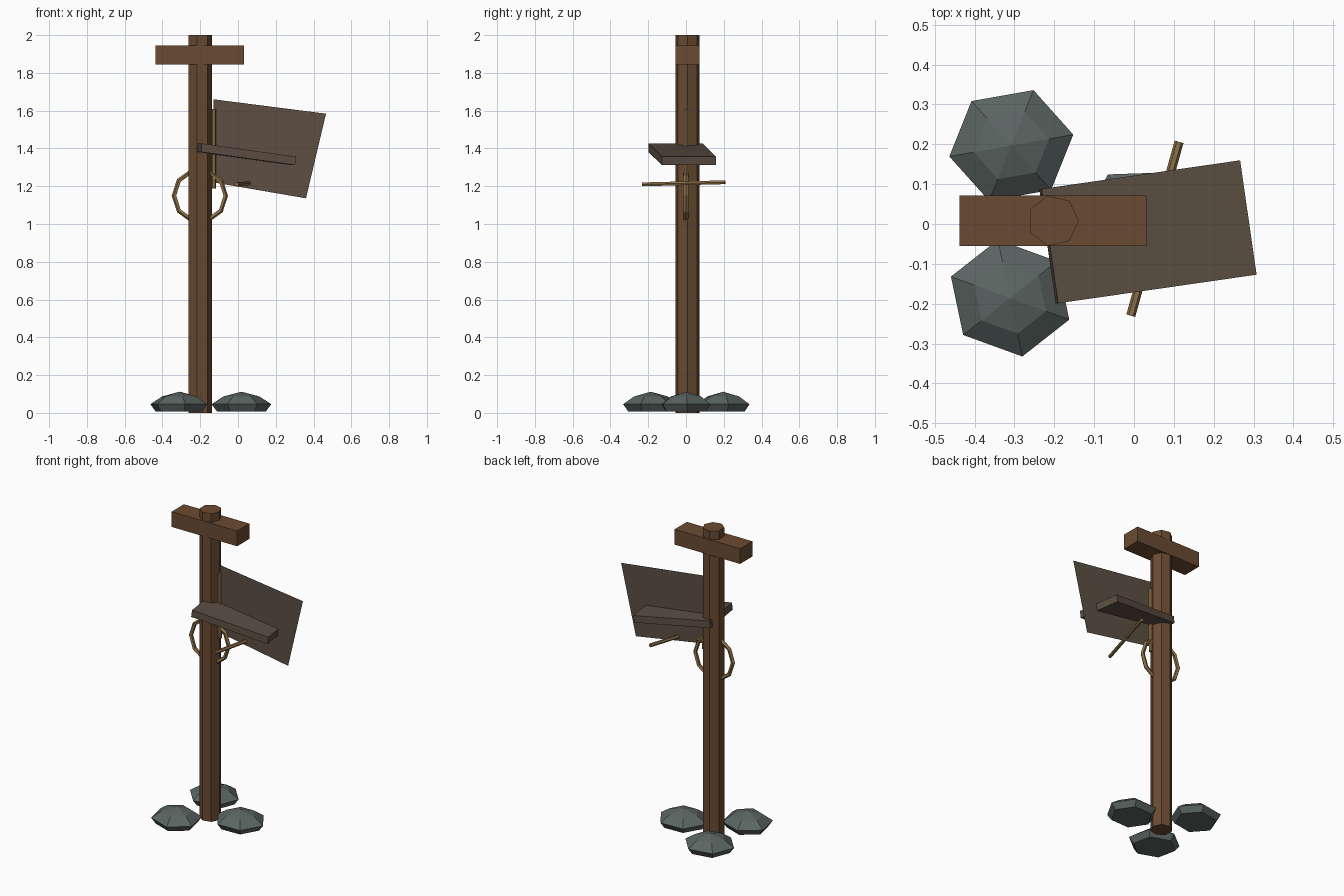
import bpy, bmesh, math
from mathutils import Vector, Matrix

if "Cube" in bpy.data.objects:
    bpy.data.objects.remove(bpy.data.objects["Cube"])


def material(name, rgb):
    m = bpy.data.materials.new(name)
    lin = [((c / 255 + 0.055) / 1.055) ** 2.4 for c in rgb]
    m.diffuse_color = (*lin, 1)
    m.use_nodes = True
    m.node_tree.nodes["Principled BSDF"].inputs["Base Color"].default_value = m.diffuse_color
    return m


WOOD = material("brown wood", (106, 75, 50))
WEATHERED = material("weathered brown", (93, 79, 67))
STRAW = material("straw", (142, 114, 72))
STONE = material("grey stone", (90, 101, 98))


def add(name, bm, mat, matrix=Matrix()):
    bmesh.ops.recalc_face_normals(bm, faces=bm.faces)
    me = bpy.data.meshes.new(name)
    bm.to_mesh(me)
    bm.free()
    me.materials.append(mat)
    ob = bpy.data.objects.new(name, me)
    ob.matrix_world = matrix
    bpy.context.collection.objects.link(ob)
    return ob


def box(name, loc, size, mat, rot=Matrix()):
    bm = bmesh.new()
    bmesh.ops.create_cube(bm, size=1)
    bmesh.ops.scale(bm, vec=size, verts=bm.verts)
    add(name, bm, mat, Matrix.Translation(loc) @ rot)


def rod(name, a, b, r, sides, mat, spin=0):
    a, b = Vector(a), Vector(b)
    bm = bmesh.new()
    bmesh.ops.create_cone(bm, cap_ends=True, segments=sides, radius1=r,
                          radius2=r, depth=(b - a).length)
    # point the first vertex along local +x
    xs = max(bm.verts, key=lambda v: v.co.x)
    ang = math.atan2(xs.co.y, xs.co.x)
    rot = (b - a).to_track_quat('Z', 'Y').to_matrix().to_4x4()
    add(name, bm, mat, Matrix.Translation((a + b) / 2) @ rot
        @ Matrix.Rotation(spin - ang, 4, 'Z'))


def lathe_rings(bm, rings, sides):
    return [[bm.verts.new((r * math.cos(i * math.tau / sides),
                           r * math.sin(i * math.tau / sides), z))
             for i in range(sides)] for r, z in rings]


def stone(name, x, y, turn):
    n = 6
    bm = bmesh.new()
    rings = lathe_rings(bm, [(0.13, 0.008), (0.158, 0.046), (0.096, 0.087)], n)
    bm.faces.new(rings[0])
    for lo, hi in zip(rings, rings[1:]):
        for i in range(n):
            j = (i + 1) % n
            bm.faces.new((lo[i], lo[j], hi[j], hi[i]))
    apex = bm.verts.new((0, 0, 0.112))
    for i in range(n):
        bm.faces.new((rings[-1][i], rings[-1][(i + 1) % n], apex))
    bmesh.ops.scale(bm, vec=(1, 0.93, 1), verts=bm.verts)
    add(name, bm, STONE, Matrix.Translation((x, y, 0))
        @ Matrix.Rotation(math.radians(turn), 4, 'Z'))


# seven-sided post and crossbeam
bm = bmesh.new()
ends = lathe_rings(bm, [(0.0647, 0), (0.0647, 2)], 7)
for e in ends:
    bm.faces.new(e)
for i in range(7):
    j = (i + 1) % 7
    bm.faces.new((ends[0][i], ends[0][j], ends[1][j], ends[1][i]))
add("post", bm, WOOD, Matrix.Translation((-0.203, 0.008, 0)))
box("crossbeam", (-0.203, 0.008, 1.895), (0.47, 0.126, 0.099), WOOD)

# tilted board
tilt = (Matrix.Rotation(math.radians(8.2), 4, 'Z')
        @ Matrix.Rotation(math.radians(7.9), 4, 'Y'))
box("tilted_board", (0.035, -0.02, 1.369), (0.508, 0.29, 0.045), WEATHERED, tilt)

# hanging flag sheet and its stick
bm = bmesh.new()
bm.faces.new([bm.verts.new((x, 0, z)) for x, z in
              ((-0.129, 1.22), (0.36, 1.136), (0.466, 1.584), (-0.129, 1.66))])
add("flag", bm, WEATHERED)
rod("flag_stick", (-0.129, 0, 1.188), (-0.129, 0, 1.608), 0.012, 6, STRAW)

# peg crossing below the board
rod("peg", (-0.008, -0.23, 1.21), (0.113, 0.206, 1.221), 0.0115, 6, STRAW)

# rope ring around the post, standing upright
bm = bmesh.new()
N, M = 10, 5
grid = []
for i in range(N):
    a = i * math.tau / N
    row = []
    for k in range(M):
        b = k * math.tau / M
        r = 0.136 + 0.013 * math.cos(b)
        row.append(bm.verts.new((r * math.cos(a), 0.013 * math.sin(b), r * math.sin(a))))
    grid.append(row)
for i in range(N):
    for k in range(M):
        p, q = grid[i], grid[(i + 1) % N]
        bm.faces.new((p[k], q[k], q[(k + 1) % M], p[(k + 1) % M]))
add("rope_ring", bm, STRAW, Matrix.Translation((-0.202, 0, 1.15)))

# stones around the base
stone("stone_back", -0.308, 0.197, 10)
stone("stone_front", -0.311, -0.186, -20)
stone("stone_right", 0.018, 0.0, 2)
